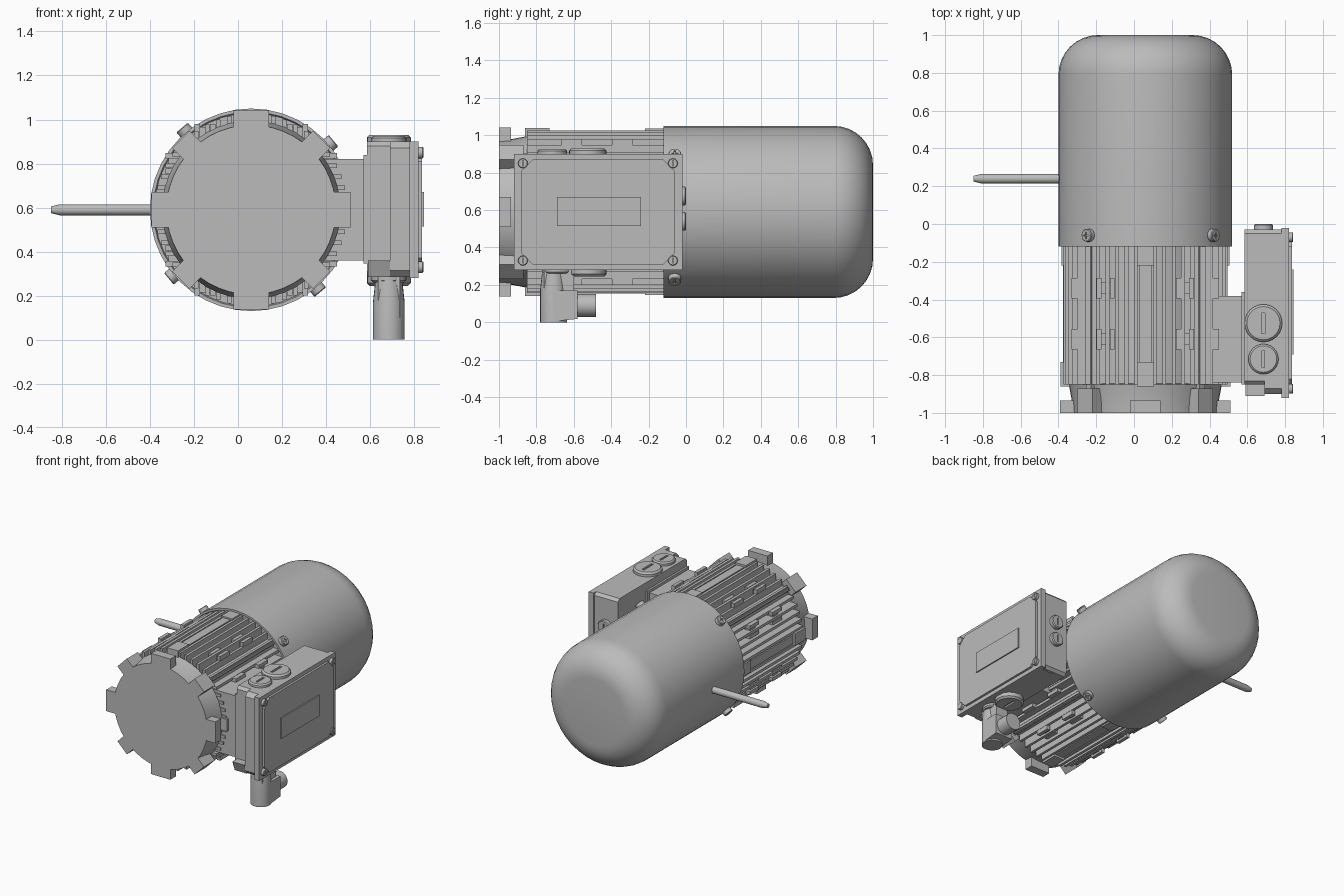
import bpy, bmesh, math
from mathutils import Vector, Matrix

if "Cube" in bpy.data.objects:
    bpy.data.objects.remove(bpy.data.objects["Cube"])

grey = bpy.data.materials.new("motor grey")
grey.use_nodes = True
grey.diffuse_color = (0.5, 0.5, 0.5, 1)
grey.node_tree.nodes["Principled BSDF"].inputs["Base Color"].default_value = (0.5, 0.5, 0.5, 1)

CX, CZ = 0.06, 0.59                      # motor axis, running along y
AXIS = Matrix.Translation((CX, 0, CZ))


def around(angle):
    """Frame on the motor axis whose local z points outward at an angle from the top."""
    return AXIS @ Matrix.Rotation(math.radians(angle), 4, 'Y')


def finish(name, bm, matrix=Matrix(), smooth=False):
    bmesh.ops.transform(bm, matrix=matrix, verts=bm.verts)
    bmesh.ops.recalc_face_normals(bm, faces=bm.faces)
    mesh = bpy.data.meshes.new(name)
    bm.to_mesh(mesh)
    bm.free()
    mesh.materials.append(grey)
    obj = bpy.data.objects.new(name, mesh)
    bpy.context.collection.objects.link(obj)
    if smooth:
        bpy.ops.object.select_all(action='DESELECT')
        obj.select_set(True)
        bpy.context.view_layer.objects.active = obj
        bpy.ops.object.shade_smooth_by_angle(angle=math.radians(35))
    return obj


def add_box(bm, x, y, z):
    made = bmesh.ops.create_cube(bm, size=1)["verts"]
    for v in made:
        v.co = Vector([a + (b - a) * (c + 0.5) for (a, b), c in zip((x, y, z), v.co)])


def box(name, x, y, z, matrix=Matrix()):
    bm = bmesh.new()
    add_box(bm, x, y, z)
    return finish(name, bm, matrix)


def revolve(name, profile, matrix, steps=36):
    """Spin (radius, height) points about local z, closing both ends."""
    bm = bmesh.new()
    rings = [[bm.verts.new((r * math.cos(2 * math.pi * i / steps),
                            r * math.sin(2 * math.pi * i / steps), h))
              for i in range(steps)] for r, h in profile]
    for a, b in zip(rings, rings[1:]):
        for i in range(steps):
            j = (i + 1) % steps
            bm.faces.new((a[i], a[j], b[j], b[i]))
    bm.faces.new(rings[0])
    bm.faces.new(rings[-1])
    return finish(name, bm, matrix, True)


def prism(name, outline, x0, x1):
    """Extrude a (y, z) outline along x."""
    bm = bmesh.new()
    face = bm.faces.new([bm.verts.new((x0, y, z)) for y, z in outline])
    moved = bmesh.ops.extrude_face_region(bm, geom=[face])["geom"]
    bmesh.ops.translate(bm, vec=(x1 - x0, 0, 0),
                        verts=[v for v in moved if isinstance(v, bmesh.types.BMVert)])
    return finish(name, bm)


def chamfered(y0, y1, z0, z1, c):
    return [(y0 + c, z0), (y1 - c, z0), (y1, z0 + c), (y1, z1 - c),
            (y1 - c, z1), (y0 + c, z1), (y0, z1 - c), (y0, z0 + c)]


def slotted_plug(name, radius, base, direction, height, cross=False):
    """Round plug standing on base, with a screwdriver slot cut in its face."""
    turn = Vector(direction).to_track_quat('Z', 'Y').to_matrix().to_4x4()
    matrix = Matrix.Translation(base) @ turn
    rim = radius * 0.12
    plug = revolve(name, [(radius, -0.02), (radius, height - rim), (radius - rim, height)], matrix, 24)
    long, thin, top = radius * 0.55, radius * 0.09, (height - 0.012, height + 0.02)
    cuts = [((-thin, thin), (-long, long))]
    if cross:
        cuts.append(((-long, long), (-thin, thin)))
    for x, y in cuts:
        cutter = box("slot_cutter", x, y, top, matrix)
        cutter.hide_render = True
        mod = plug.modifiers.new("slot", 'BOOLEAN')
        mod.operation, mod.object, mod.solver = 'DIFFERENCE', cutter, 'EXACT'
        bpy.context.view_layer.objects.active = plug
        bpy.ops.object.modifier_apply(modifier=mod.name)
        bpy.data.objects.remove(cutter)


ALONG_Y = AXIS @ Matrix.Rotation(-math.pi / 2, 4, 'X')

# Rounded rear cover
dome = [(0.25 + 0.21 * math.cos(t * math.pi / 16), 0.79 + 0.21 * math.sin(t * math.pi / 16))
        for t in range(9)]
revolve("rear_cover", [(0.44, -0.11), (0.445, -0.12), (0.46, -0.12)] + dome, ALONG_Y, 40)

# Front flange and inner body
revolve("front_flange", [(0.385, -1), (0.39, -0.93), (0.405, -0.85), (0.36, -0.84)], ALONG_Y, 48)
revolve("motor_body", [(0.375, -0.86), (0.375, -0.1)], ALONG_Y, 48)

# Cooling fins, parallel within each quarter
for q, side in enumerate(("top", "left", "bottom", "right")):
    frame = around(90 * q)
    bm = bmesh.new()
    for i in range(-6, 7):
        x = i * 0.05
        high = math.sqrt(0.437 ** 2 - x * x)
        if i:
            add_box(bm, (x - 0.01, x + 0.01), (-0.85, -0.11), (0.2, high))
    for s in (-1, 1):
        for y in (-0.665, -0.395):
            add_box(bm, (s * 0.21 - 0.045, s * 0.21 + 0.045), (y + 0.025, y + 0.085), (0.3, 0.375))
            for x in (s * 0.175, s * 0.245):
                add_box(bm, (x - 0.013, x + 0.013), (y, y + 0.11), (0.3, 0.39))
    finish(side + "_cooling_fins", bm, frame)
    # Centre rib with mounting pads
    box(side + "_centre_rib", (-0.032, 0.032), (-0.85, -0.11), (0.3, 0.435), frame)
    box(side + "_front_pad", (-0.045, 0.045), (-0.86, -0.73), (0.3, 0.45), frame)
    box(side + "_rear_pad", (-0.045, 0.045), (-0.22, -0.11), (0.3, 0.445), frame)
    # Flange lugs, straight and diagonal
    box(side + "_flange_lug", (-0.08, 0.08), (-1, -0.935), (0.3, 0.452), frame)
    corner = around(90 * q + 45)
    box(side + "_corner_lug", (-0.055, 0.055), (-1, -0.87), (0.3, 0.452), corner)
    box(side + "_corner_rib", (-0.02, 0.02), (-0.9, -0.11), (0.3, 0.425), corner)

# Cover screws
for a in (40, 130, 220, 310):
    t = math.radians(a)
    out = Vector((math.cos(t), 0, math.sin(t)))
    slotted_plug("cover_screw", 0.034, Vector((CX, -0.06, CZ)) + out * 0.455, out, 0.033, True)

# Release lever
revolve("release_lever", [(0.025, 0), (0.025, 0.47), (0.015, 0.51)],
        Matrix.Translation((-0.34, 0.24, CZ)) @ Matrix.Rotation(-math.pi / 2, 4, 'Y'), 16)

# Terminal box neck, housing and lid
box("box_neck", (0.34, 0.58), (-0.84, -0.38), (0.36, 0.82))
box("neck_plate", (0.57, 0.6), (-0.85, -0.36), (0.345, 0.84))
prism("box_housing", chamfered(-0.85, -0.03, 0.29, 0.9, 0.02), 0.585, 0.79)
prism("housing_rim", chamfered(-0.9, -0.03, 0.285, 0.9, 0.03), 0.69, 0.785)
prism("front_wedge", [(-0.84, 0.285), (-0.88, 0.285), (-0.91, 0.36), (-0.84, 0.36)], 0.59, 0.69)
box("box_lid", (0.78, 0.82), (-0.92, -0.02), (0.28, 0.9))
prism("lid_panel", chamfered(-0.88, -0.06, 0.31, 0.87, 0.06), 0.81, 0.836)
box("name_plate", (0.83, 0.845), (-0.69, -0.24), (0.515, 0.67))
for y in (-0.872, -0.07):
    for z in (0.33, 0.85):
        slotted_plug("lid_screw", 0.026, (0.82, y, z), (1, 0, 0), 0.022)

# Cable entry plugs
for y, r, h in ((-0.525, 0.1, 0.03), (-0.715, 0.08, 0.025)):
    slotted_plug("upper_plug", r, (0.685, y, 0.9), (0, 0, 1), h)
slotted_plug("lower_plug", 0.1, (0.685, -0.525, 0.29), (0, 0, -1), 0.045)
slotted_plug("lower_collar", 0.08, (0.685, -0.69, 0.29), (0, 0, -1), 0.03)
for z in (0.54, 0.675):
    slotted_plug("rear_plug", 0.05, (0.685, -0.03, z), (0, 1, 0), 0.03)

# Elbow cable gland
box("gland_stem", (0.635, 0.735), (-0.76, -0.6), (0.1, 0.29))
revolve("gland_body", [(0.072, 0), (0.072, 0.17), (0.06, 0.28)],
        Matrix.Translation((0.685, -0.708, 0)), 24)
prism("gland_shoulder", [(-0.71, 0.005), (-0.58, 0.018), (-0.58, 0.17), (-0.71, 0.17)], 0.613, 0.757)
revolve("gland_outlet", [(0.062, 0), (0.062, 0.13)],
        Matrix.Translation((0.685, -0.61, 0.09)) @ Matrix.Rotation(-math.pi / 2, 4, 'X'), 24)
